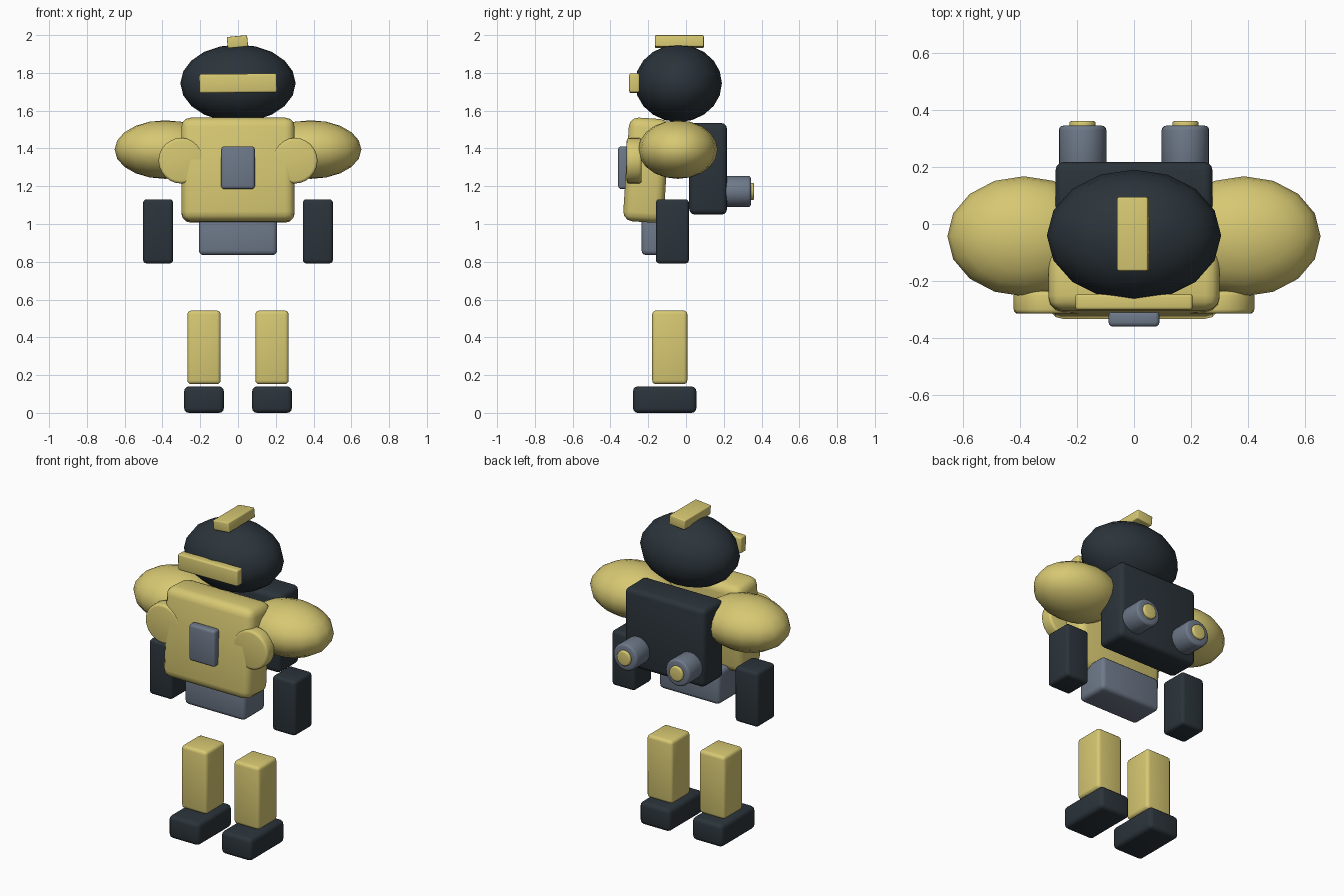
import bpy
import math

cube = bpy.data.objects.get("Cube")
if cube:
    bpy.data.objects.remove(cube, do_unlink=True)


def material(name, rgb):
    mat = bpy.data.materials.new(name)
    mat.use_nodes = True
    mat.diffuse_color = (*rgb, 1)
    mat.node_tree.nodes["Principled BSDF"].inputs["Base Color"].default_value = (*rgb, 1)
    return mat


YELLOW = material("straw yellow", (0.68, 0.58, 0.17))
DARK = material("dark slate", (0.024, 0.034, 0.043))
GREY = material("steel grey", (0.155, 0.19, 0.25))


def finish(name, mat, bevel=0.0, angle=40):
    """Name, colour, round and smooth the active object."""
    ob = bpy.context.object
    ob.name = name
    ob.data.materials.append(mat)
    bpy.ops.object.transform_apply(location=False, rotation=False, scale=True)
    if bevel:
        mod = ob.modifiers.new("rounded edges", "BEVEL")
        mod.width = bevel
        mod.segments = 3
        mod.limit_method = "ANGLE"
        mod.angle_limit = math.radians(40)
        bpy.ops.object.modifier_apply(modifier=mod.name)
    bpy.ops.object.shade_smooth_by_angle(angle=math.radians(angle))
    return ob


def box(name, mat, x, y, z, bevel=0.02, tilt=(0, 0, 0)):
    """Rounded box from (centre, size) pairs along each axis."""
    bpy.ops.mesh.primitive_cube_add(size=1, location=(x[0], y[0], z[0]),
                                    rotation=[math.radians(a) for a in tilt])
    bpy.context.object.scale = (x[1], y[1], z[1])
    return finish(name, mat, bevel)


def ball(name, mat, centre, radii):
    bpy.ops.mesh.primitive_uv_sphere_add(segments=16, ring_count=10, location=centre)
    bpy.context.object.scale = radii
    return finish(name, mat, angle=60)


def drum(name, mat, x, z, radius, y_front, y_back, bevel):
    """Rounded cylinder lying along y."""
    bpy.ops.mesh.primitive_cylinder_add(vertices=24, radius=radius, depth=y_back - y_front,
                                        location=(x, (y_front + y_back) / 2, z),
                                        rotation=(math.pi / 2, 0, 0))
    return finish(name, mat, bevel)


# Head with visor and crooked crest
ball("head", DARK, (0, -0.04, 1.745), (0.305, 0.23, 0.205))
box("visor", YELLOW, (0, 0.41), (-0.273, 0.055), (1.745, 0.1), 0.01, (0, -0.5, 0))
box("crest", YELLOW, (-0.003, 0.108), (-0.035, 0.258), (1.965, 0.06), 0.006, (0, -5.5, 0))

# Body, leaning back slightly
box("torso", YELLOW, (0, 0.6), (-0.21, 0.215), (1.285, 0.55), 0.05, (-3.7, 0, 0))
box("chest_plate", GREY, (0, 0.178), (-0.332, 0.054), (1.298, 0.225), 0.015)
box("pelvis", GREY, (0, 0.415), (-0.13, 0.21), (0.94, 0.21), 0.025)
box("backpack", DARK, (0, 0.55), (0.117, 0.2), (1.292, 0.485), 0.03)

# Paired parts on both sides
for side, s in (("left", 1), ("right", -1)):
    ball(side + "_shoulder", YELLOW, (s * 0.385, -0.043, 1.394), (0.268, 0.21, 0.155))
    drum(side + "_chest_disc", YELLOW, s * 0.3, 1.335, 0.121, -0.314, -0.235, 0.015)
    box(side + "_forearm", DARK, (s * 0.423, 0.16), (-0.072, 0.176), (0.961, 0.34))
    box(side + "_leg", YELLOW, (s * 0.18, 0.176), (-0.086, 0.186), (0.347, 0.39))
    box(side + "_foot", DARK, (s * 0.18, 0.21), (-0.113, 0.335), (0.07, 0.14), 0.025)
    drum(side + "_thruster", GREY, s * 0.18, 1.172, 0.083, 0.2, 0.344, 0.015)
    drum(side + "_thruster_nozzle", YELLOW, s * 0.18, 1.172, 0.046, 0.32, 0.36, 0.008)
